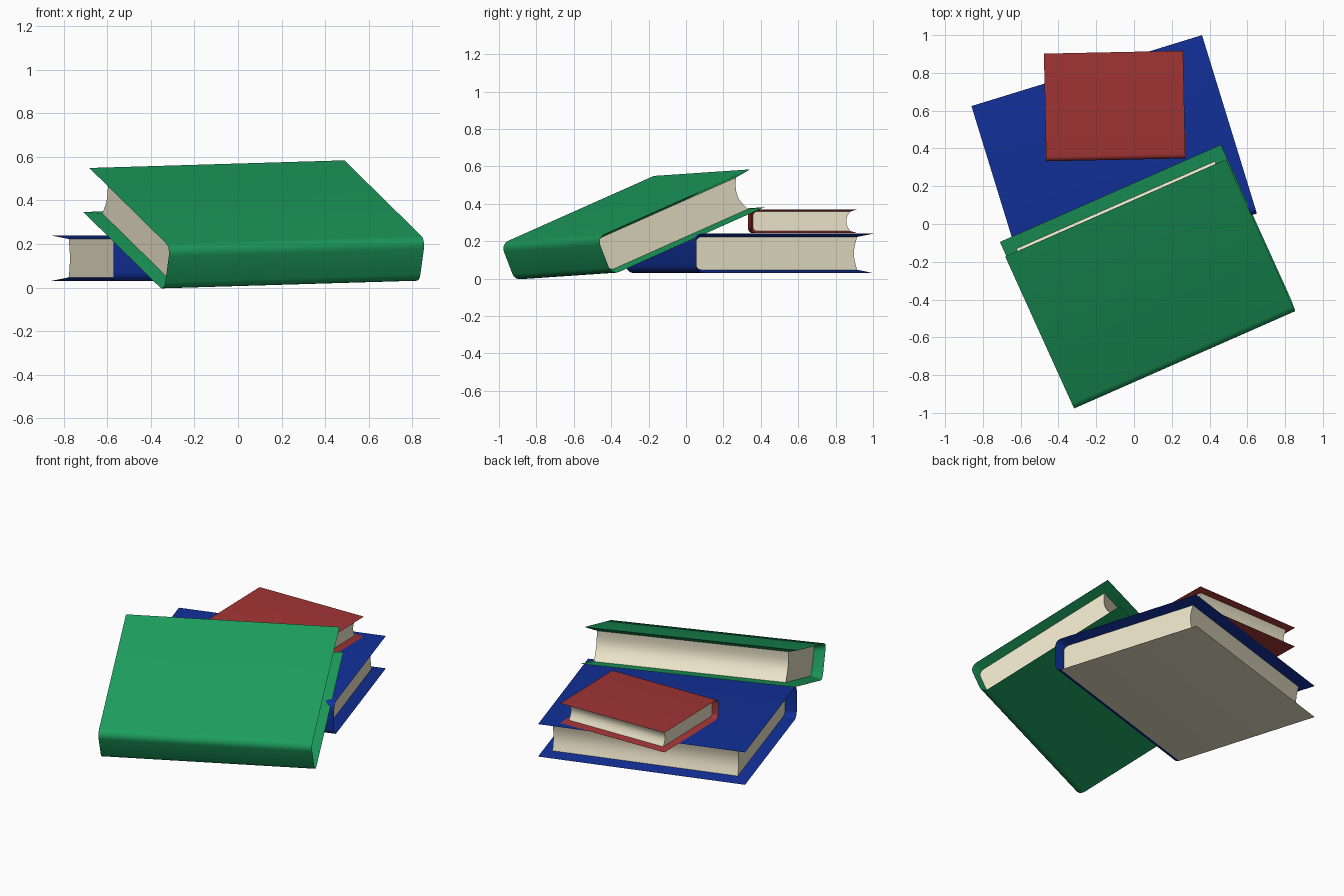
import bpy, bmesh, math
from mathutils import Matrix, Vector

if "Cube" in bpy.data.objects:
    bpy.data.objects.remove(bpy.data.objects["Cube"])


def material(name, rgb):
    m = bpy.data.materials.new(name)
    m.diffuse_color = (*rgb, 1)
    m.use_nodes = True
    m.node_tree.nodes["Principled BSDF"].inputs["Base Color"].default_value = m.diffuse_color
    return m


PAPER = material("paper", (0.83, 0.77, 0.58))


def u_profile(y0, y1, z0, z1, r, seg=5):
    """Side section of a book: lower tip, round spine, upper tip."""
    pts = [(y1, z0)]
    for cz, start in ((z0 + r, 270), (z1 - r, 180)):
        for i in range(seg + 1):
            a = math.radians(start - 90 * i / seg)
            pts.append((y0 + r + r * math.cos(a), cz + r * math.sin(a)))
    return pts + [(y1, z1)]


def book(name, frame, L, D, T, colour, c, lip, inset, r, sag, paper_base=False):
    bm = bmesh.new()
    outer = u_profile(0, D, 0, T, r)
    inner = u_profile(c, D - lip, c, T - c, r * 0.8)
    # hollow fore-edge of the page block
    n = 8
    fore = []
    for i in range(1, n):
        s = i / n
        fore.append((D - lip - sag * math.sin(math.pi * s), T - c - (T - 2 * c) * s))

    def ring(pts, x):
        return [bm.verts.new((x, y, z)) for y, z in pts]

    o0, o1 = ring(outer, 0), ring(outer, L)
    i0, i1 = ring(inner, inset), ring(inner, L - inset)
    f0, f1 = ring(fore, inset), ring(fore, L - inset)

    def strip(a, b, mat):
        return [bm.faces.new((a[k], a[k + 1], b[k + 1], b[k])) for k in range(len(a) - 1)]

    def paint(faces, mat):
        for f in faces:
            f.material_index = mat

    # cover outside, sloping cover inside at both ends
    shell = strip(o0, o1, 0)
    strip(o0, i0, 0)
    strip(o1, i1, 0)
    # cover lips past the fore-edge
    for k in (0, -1):
        bm.faces.new((o0[k], o1[k], i1[k], i0[k]))
    # page block
    paint(strip([i0[-1]] + f0 + [i0[0]], [i1[-1]] + f1 + [i1[0]], 1), 1)
    paint([bm.faces.new(i0 + f0), bm.faces.new(i1 + f1)], 1)
    if paper_base:
        paint(shell[:1], 1)

    bmesh.ops.recalc_face_normals(bm, faces=bm.faces)
    me = bpy.data.meshes.new(name)
    bm.to_mesh(me)
    bm.free()
    me.materials.append(material(name + "_cover", colour))
    me.materials.append(PAPER)
    ob = bpy.data.objects.new(name, me)
    bpy.context.collection.objects.link(ob)
    ob.matrix_world = frame
    bpy.ops.object.select_all(action='DESELECT')
    ob.select_set(True)
    bpy.context.view_layer.objects.active = ob
    bpy.ops.object.shade_smooth_by_angle(angle=math.radians(25))
    return ob


def flat(x, y, z, deg):
    return Matrix.Translation((x, y, z)) @ Matrix.Rotation(math.radians(deg), 4, 'Z')


# large book lying at the bottom
book("blue_book", flat(-0.57, -0.32, 0.03, 17.1), 1.277, 0.988, 0.21,
     (0.006, 0.03, 0.32), 0.017, 0.068, 0.067, 0.04, 0.018, paper_base=True)

# small book on top of it
book("red_book", flat(-0.465, 0.332, 0.243, 1.2), 0.737, 0.57, 0.127,
     (0.36, 0.035, 0.035), 0.012, 0.04, 0.036, 0.025, 0.02)

# large book leaning on the bottom one
D = 0.968
X = Vector((1.17, 0.515, 0.035)).normalized()
Y = Vector((0.025, -0.08, 0.205)).cross(X).normalized()
Z = X.cross(Y)
corner = Vector((-0.71, -0.095, 0.347)) - D * Y
frame = Matrix((X, Y, Z)).transposed().to_4x4()
frame.translation = corner
book("green_book", frame, 1.279, D, 0.218,
     (0.012, 0.34, 0.11), 0.018, 0.066, 0.065, 0.045, 0.03)
